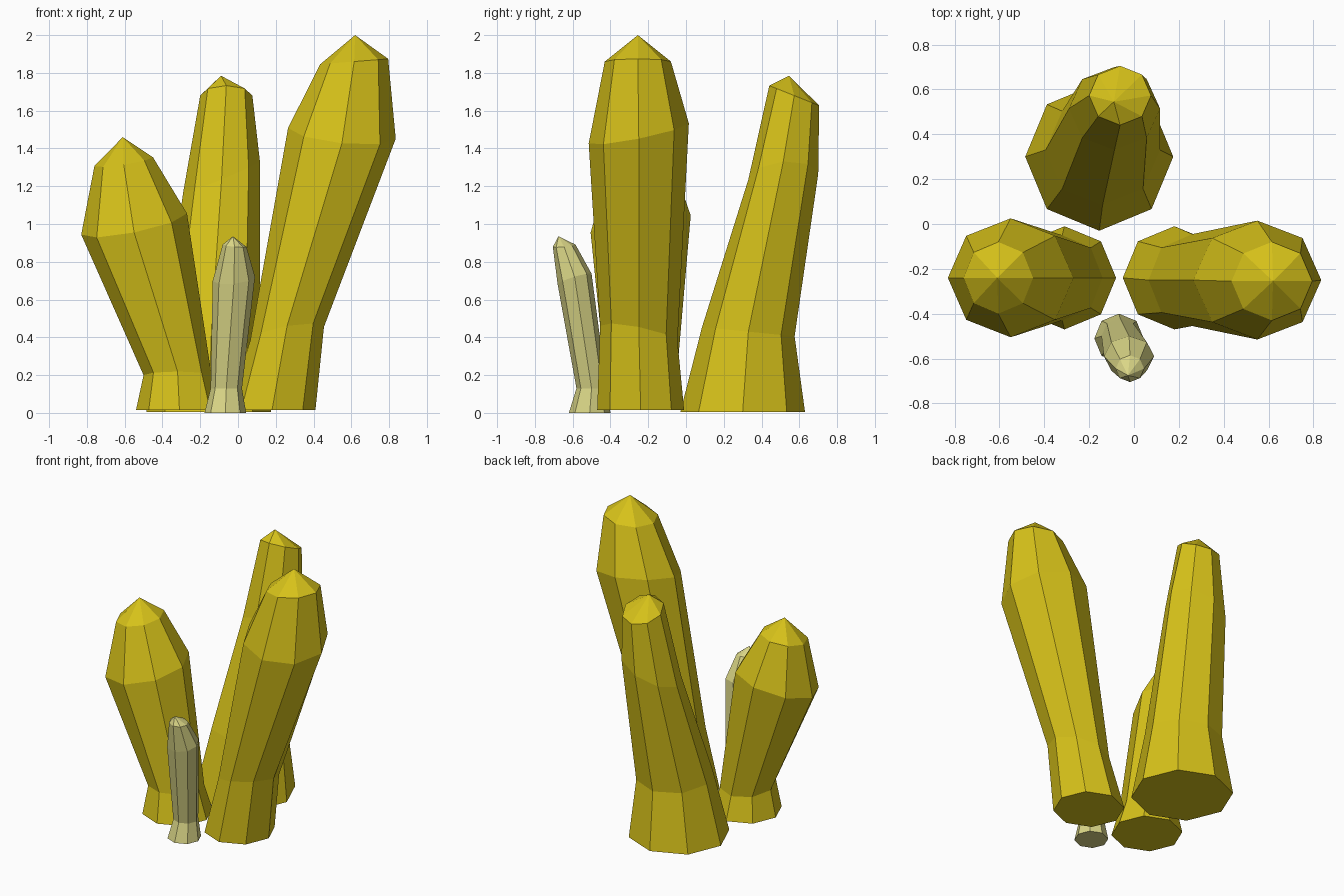
import bpy, bmesh, math

if "Cube" in bpy.data.objects:
    bpy.data.objects.remove(bpy.data.objects["Cube"])


def material(name, color):
    m = bpy.data.materials.new(name)
    m.diffuse_color = color
    m.use_nodes = True
    m.node_tree.nodes["Principled BSDF"].inputs["Base Color"].default_value = m.diffuse_color
    return m


def crystal(name, mat, rings, apex, sides=8):
    """Loft octagonal rings (x, y, z, rx, ry, slope_x, slope_y) up to an apex."""
    bm = bmesh.new()
    loops = []
    for x, y, z, rx, ry, sx, sy in rings:
        loop = []
        for i in range(sides):
            a = 2 * math.pi * i / sides
            dx, dy = rx * math.cos(a), ry * math.sin(a)
            loop.append(bm.verts.new((x + dx, y + dy, z + sx * dx + sy * dy)))
        loops.append(loop)
    tip = bm.verts.new(apex)
    bm.faces.new(loops[0][::-1])
    for i in range(sides):
        j = (i + 1) % sides
        for lo, hi in zip(loops, loops[1:]):
            bm.faces.new((lo[i], lo[j], hi[j], hi[i]))
        bm.faces.new((loops[-1][i], loops[-1][j], tip))
    bmesh.ops.recalc_face_normals(bm, faces=bm.faces[:])
    mesh = bpy.data.meshes.new(name)
    bm.to_mesh(mesh)
    bm.free()
    mesh.materials.append(mat)
    bpy.context.collection.objects.link(bpy.data.objects.new(name, mesh))


yellow = material("yellow_crystal", (0.68, 0.54, 0.01, 1))
pale = material("pale_crystal", (0.70, 0.67, 0.24, 1))

# Tall crystal leaning right
crystal("right_crystal", yellow, [
    (0.18, -0.24, 0.015, 0.23, 0.23, 0, 0),
    (0.26, -0.25, 0.42, 0.195, 0.205, 0.18, -0.2),
    (0.55, -0.25, 1.48, 0.285, 0.265, -0.1, 0.2),
    (0.615, -0.255, 1.86, 0.18, 0.175, 0.08, 0),
], (0.62, -0.255, 2.0))

# Shorter crystal leaning left
crystal("left_crystal", yellow, [
    (-0.31, -0.24, 0.015, 0.23, 0.23, 0, 0),
    (-0.32, -0.24, 0.2, 0.18, 0.19, 0, -0.1),
    (-0.55, -0.24, 1.0, 0.28, 0.265, 0.2, 0.17),
    (-0.605, -0.24, 1.33, 0.155, 0.16, 0.15, 0.1),
], (-0.61, -0.24, 1.46))

# Wide-based crystal leaning back
crystal("back_crystal", yellow, [
    (-0.155, 0.3, 0.005, 0.33, 0.33, 0, 0),
    (-0.14, 0.33, 0.43, 0.255, 0.245, 0, -0.1),
    (-0.087, 0.515, 1.25, 0.203, 0.185, 0.4, 0.08),
    (-0.062, 0.573, 1.68, 0.138, 0.132, 0, -0.4),
], (-0.09, 0.545, 1.785))

# Small pale crystal in front
crystal("small_front_crystal", pale, [
    (-0.067, -0.51, 0.0, 0.11, 0.11, 0, 0),
    (-0.062, -0.5, 0.13, 0.083, 0.08, 0, 0),
    (-0.022, -0.59, 0.71, 0.112, 0.09, 0.1, 0.3),
    (-0.018, -0.645, 0.885, 0.063, 0.06, -0.1, 0.1),
], (-0.027, -0.675, 0.935))
